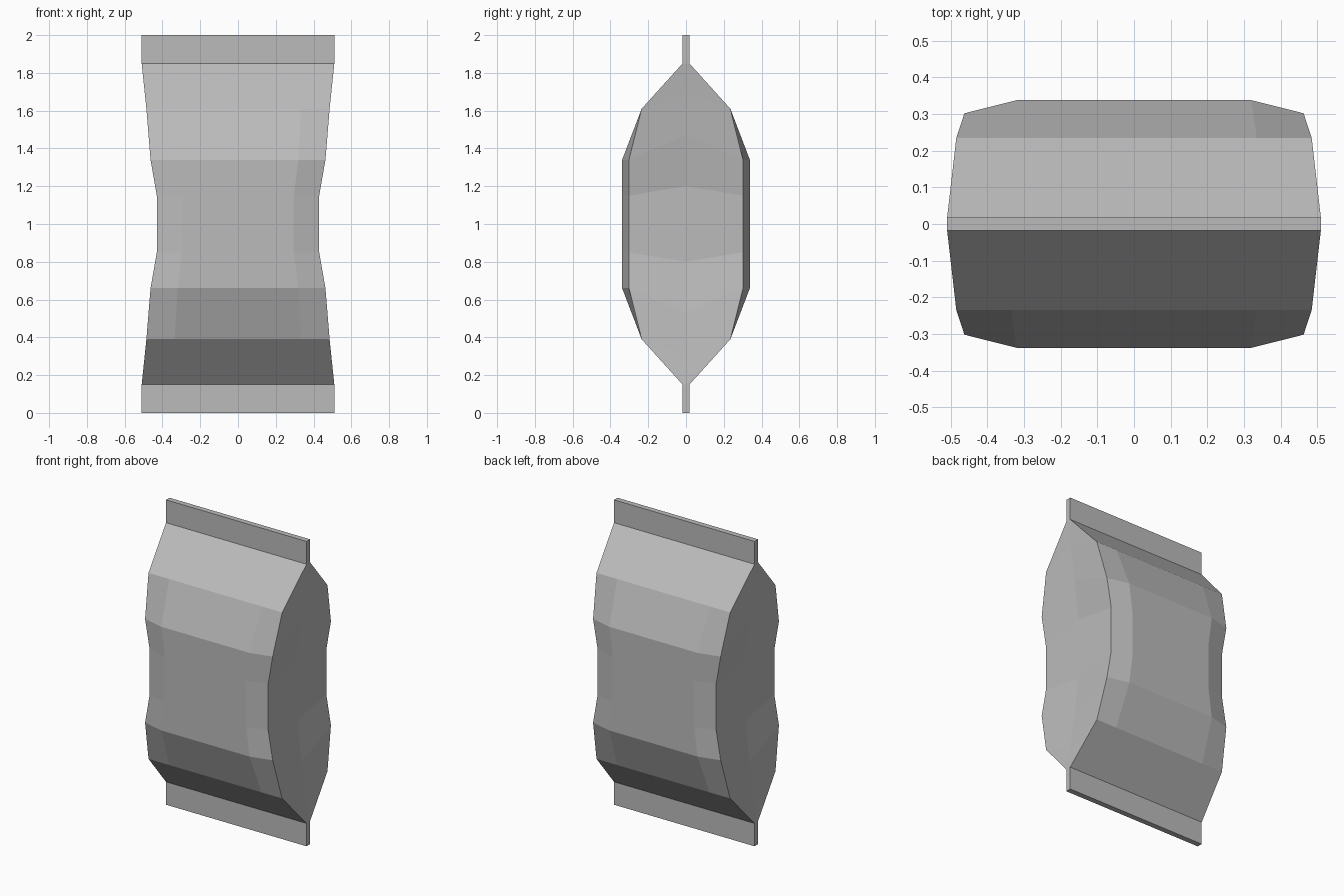
import bpy
import bmesh

cube = bpy.data.objects.get("Cube")
if cube:
    bpy.data.objects.remove(cube, do_unlink=True)

grey = bpy.data.materials.new("light grey wrapper")
grey.use_nodes = True
grey.diffuse_color = (0.5, 0.5, 0.5, 1)
grey.node_tree.nodes["Principled BSDF"].inputs["Base Color"].default_value = (0.5, 0.5, 0.5, 1)


def add_object(name, bm):
    bmesh.ops.recalc_face_normals(bm, faces=bm.faces)
    mesh = bpy.data.meshes.new(name)
    bm.to_mesh(mesh)
    bm.free()
    mesh.materials.append(grey)
    obj = bpy.data.objects.new(name, mesh)
    bpy.context.collection.objects.link(obj)
    return obj


# Lower half sections: (z, panel x, panel y, edge x, edge y, side x, side z)
levels = [
    (0.15, 0.34, 0.018, 0.51, 0.018, 0.51, 0.15),
    (0.39, 0.335, 0.235, 0.485, 0.235, 0.492, 0.30),
    (0.66, 0.32, 0.338, 0.463, 0.302, 0.463, 0.53),
    (0.85, 0.295, 0.338, 0.43, 0.302, 0.43, 0.80),
]
# The upper half mirrors the lower half about z = 1
levels += [(2 - z, px, py, ex, ey, sx, 2 - sz)
           for z, px, py, ex, ey, sx, sz in reversed(levels)]

# Puffed body, lofted through the sections
bm = bmesh.new()
rings = []
for z, px, py, ex, ey, sx, sz in levels:
    half = [(-ex, -ey, z), (-px, -py, z), (px, -py, z), (ex, -ey, z), (sx, 0, sz)]
    points = half + [(-x, -y, h) for x, y, h in half]
    rings.append([bm.verts.new(p) for p in points])
for low, high in zip(rings, rings[1:]):
    for i in range(len(low)):
        j = (i + 1) % len(low)
        bm.faces.new((low[i], low[j], high[j], high[i]))
bm.faces.new(rings[0])
bm.faces.new(rings[-1])
add_object("bag_body", bm)

# Flat sealed strips at both ends
for name, centre in (("bottom_seal", 0.075), ("top_seal", 1.925)):
    bm = bmesh.new()
    bmesh.ops.create_cube(bm, size=1)
    for v in bm.verts:
        v.co.x *= 1.02
        v.co.y *= 0.036
        v.co.z = v.co.z * 0.15 + centre
    add_object(name, bm)
